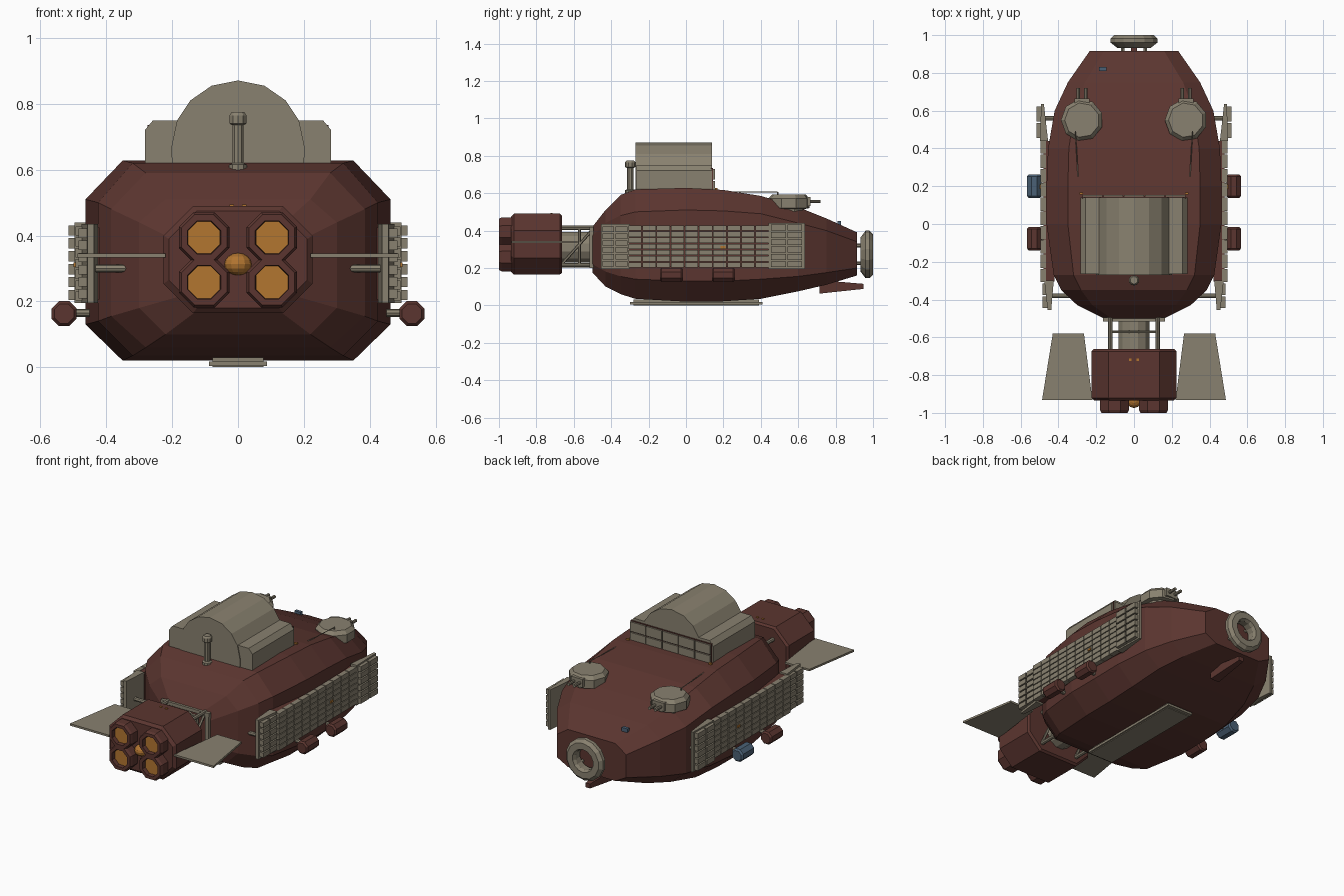
import bpy, bmesh, math
from mathutils import Vector

if "Cube" in bpy.data.objects:
    bpy.data.objects.remove(bpy.data.objects["Cube"])


def mat(name, c):
    m = bpy.data.materials.new(name)
    m.diffuse_color = (*c, 1)
    m.use_nodes = True
    m.node_tree.nodes["Principled BSDF"].inputs["Base Color"].default_value = m.diffuse_color
    return m


RUST = mat("rust", (0.105, 0.036, 0.029))
STONE = mat("stone", (0.25, 0.22, 0.16))
AMBER = mat("amber", (0.45, 0.18, 0.03))
BLUE = mat("blue", (0.07, 0.12, 0.18))


def finish(name, bm, m):
    bmesh.ops.recalc_face_normals(bm, faces=bm.faces)
    me = bpy.data.meshes.new(name)
    bm.to_mesh(me)
    bm.free()
    me.materials.append(m)
    ob = bpy.data.objects.new(name, me)
    bpy.context.collection.objects.link(ob)
    return ob


def loft(name, rings, m, closed=False):
    bm = bmesh.new()
    vs = [[bm.verts.new(p) for p in r] for r in rings]
    n = len(rings[0])
    pairs = list(zip(vs, vs[1:])) + ([(vs[-1], vs[0])] if closed else [])
    for a, b in pairs:
        for i in range(n):
            bm.faces.new((a[i], a[(i + 1) % n], b[(i + 1) % n], b[i]))
    if not closed:
        bm.faces.new(vs[0])
        bm.faces.new(vs[-1])
    return finish(name, bm, m)


def place(axis, u, v, t):
    return {'x': (t, u, v), 'y': (u, t, v), 'z': (u, v, t)}[axis]


def prism(name, pts, axis, a, b, m):
    return loft(name, [[place(axis, u, v, t) for u, v in pts] for t in (a, b)], m)


def lathe(name, prof, cu, cv, axis, n, m, closed=False):
    # prof holds (radius, position along axis)
    ang = [2 * math.pi * (i + .5) / n for i in range(n)]
    return loft(name, [[place(axis, cu + r * math.cos(a), cv + r * math.sin(a), t) for a in ang]
                       for r, t in prof], m, closed)


def boxes(name, bs, m):
    # bs holds (x0, x1, y0, y1, z0, z1)
    bm = bmesh.new()
    for x0, x1, y0, y1, z0, z1 in bs:
        r = bmesh.ops.create_cube(bm, size=1)
        for v in r['verts']:
            v.co = Vector(((x0 + x1) / 2 + v.co.x * (x1 - x0), (y0 + y1) / 2 + v.co.y * (y1 - y0),
                           (z0 + z1) / 2 + v.co.z * (z1 - z0)))
    return finish(name, bm, m)


def rod(name, p, q, r, m, n=8):
    p, q = Vector(p), Vector(q)
    d = q - p
    bm = bmesh.new()
    bmesh.ops.create_cone(bm, cap_ends=True, segments=n, radius1=r, radius2=r, depth=d.length)
    rot = d.to_track_quat('Z', 'Y')
    for v in bm.verts:
        v.co = rot @ v.co + (p + q) / 2
    return finish(name, bm, m)


# hull: y, half width, flat half width, bottom, low chamfer, high chamfer, top
sections = [(-.5, .16, .12, .175, .22, .37, .42), (-.43, .30, .22, .10, .18, .44, .51),
            (-.35, .385, .28, .06, .155, .48, .59), (-.27, .425, .32, .035, .14, .50, .62),
            (0, .463, .35, .02, .13, .51, .628), (.2, .463, .35, .022, .13, .505, .617),
            (.4, .455, .345, .035, .14, .49, .585), (.6, .42, .315, .075, .155, .44, .525),
            (.75, .35, .26, .11, .175, .40, .465), (.915, .235, .16, .16, .20, .34, .39)]
loft("hull", [[(t, y, zb), (w, y, zl), (w, y, zh), (t, y, zt), (-t, y, zt), (-w, y, zh), (-w, y, zl), (-t, y, zb)]
              for y, w, t, zb, zl, zh, zt in sections], RUST)
boxes("keel_plate", [(-.088, .088, -.3, .41, .004, .018), (-.078, .078, -.28, .39, 0, .03)], STONE)


# engine block, nozzles and core
def octa(hw, z0, z1, c):
    return [(hw - c, z0), (hw, z0 + c), (hw, z1 - c), (hw - c, z1),
            (c - hw, z1), (-hw, z1 - c), (-hw, z0 + c), (c - hw, z0)]


loft("engine_block", [[(u, y, v) for u, v in octa(h, .327 - k, .327 + k, c)]
                      for y, h, k, c in ((-.935, .21, .147, .085), (-.92, .226, .163, .09), (-.675, .226, .163, .09),
                                         (-.663, .215, .152, .085))], RUST)
for x in (-.103, .103):
    for z in (.258, .394):
        lathe("nozzle", [(.083, -.93), (.083, -.985), (.075, -1), (.055, -1), (.053, -.965)], x, z, 'y', 8, RUST)
        lathe("nozzle_glow", [(.053, -.975), (.053, -.96)], x, z, 'y', 8, AMBER)
bm = bmesh.new()
bmesh.ops.create_uvsphere(bm, u_segments=12, v_segments=8, radius=1)
for v in bm.verts:
    v.co = Vector((v.co.x * .042, v.co.y * .042 - .932, v.co.z * .034 + .313))
finish("engine_core", bm, AMBER)

# neck and truss behind the engine
lathe("neck", [(.085, -.67), (.085, -.48)], 0, .31, 'y', 12, STONE)
boxes("neck_flange", [(-.165, .165, -.515, -.495, z, z + .02) for z in (.20, .40)]
      + [(x - .012, x + .012, -.515, -.495, .2, .42) for x in (-.15, .15)], STONE)
for x in (-.125, .125):
    for z in (.215, .415):
        rod("truss_beam", (x, -.68, z), (x, -.48, z), .012, STONE)
    rod("truss_diagonal", (x, -.66, .225), (x, -.5, .405), .008, STONE, 6)
    rod("truss_upright", (x, -.57, .215), (x, -.57, .415), .008, STONE, 6)
for z in (.215, .415):
    rod("truss_cross", (-.125, -.57, z), (.125, -.57, z), .008, STONE, 6)

# cargo bay: central vault and side pods
half = [(.2, .59), (.202, .67), (.185, .75), (.145, .81), (.08, .855), (0, .871)]
prism("bay_vault", half + [(-x, z) for x, z in half[-2::-1]], 'y', -.27, .14, STONE)
pod = [(.15, .59), (.265, .59), (.283, .625), (.283, .72), (.258, .75), (.15, .75)]
for s in (-1, 1):
    prism("bay_side_pod", [(s * x, z) for x, z in pod], 'y', -.265, .14, STONE)
boxes("bay_door_frame", [(-.275, .275, .135, .145, .6, .735)], RUST)
boxes("bay_door_panels", [(-.272 + i * .11, -.168 + i * .11, .14, .154, z, z + .058)
                          for i in range(5) for z in (.607, .672)], STONE)

# periscope post
lathe("post", [(.028, .585), (.028, .615), (.018, .62), (.018, .735), (.027, .74), (.027, .765), (.02, .775)],
      0, -.298, 'z', 10, STONE)

# docking ring
lathe("docking_ring", [(.065, .935), (.09, .932), (.127, .96), (.127, .982), (.108, 1), (.07, 1), (.062, .98)],
      0, .272, 'y', 14, STONE, True)
for x in (-.06, .06):
    for z in (.225, .32):
        rod("ring_strut", (x, .9, z), (x, .945, z), .01, STONE, 6)

# rudder beneath the ring
loft("rudder", [[(s * w, y, z) for s, z in ((-1, a), (1, a), (1, b), (-1, b))]
                for y, w, a, b in ((.715, .03, .063, .135), (.95, .015, .088, .115))], RUST)

for s in (-1, 1):
    # tail fins
    prism("fin", [(s * x, y) for x, y in ((.22, -.933), (.487, -.933), (.43, -.58), (.265, -.58))],
          'z', .333, .345, STONE)

    # turrets with twin guns
    x = s * .275
    lathe("turret", [(.085, .48), (.085, .515), (.112, .52), (.112, .57), (.092, .592)], x, .55, 'z', 9, STONE)
    boxes("gun_mount", [(x - .04, x + .04, .6, .665, .53, .58)], STONE)
    for d in (-.02, .02):
        rod("gun_barrel", (x + d, .62, .555), (x + d, .72, .555), .009, STONE)
    rod("turret_aerial", (s * .31, .49, .605), (s * .29, .14, .608), .0025, STONE, 5)
    rod("aerial_mast", (s * .31, .49, .57), (s * .31, .49, .607), .004, STONE, 5)

    def side(lst):
        return [(min(s * a, s * b), max(s * a, s * b), *r) for a, b, *r in lst]

    # tiled side armour: middle run, then the two end panels
    def tiles(y0, y1, z0, z1, x0, x1, nc, nr, g=.005):
        dy, dz = (y1 - y0) / nc, (z1 - z0) / nr
        return side([(x0, x1, y0 + i * dy + g / 2, y0 + (i + 1) * dy - g / 2,
                      z0 + j * dz + g / 2, z0 + (j + 1) * dz - g / 2)
                     for i in range(nc) for j in range(nr)])

    boxes("armour_backing", side([(.42, .478, -.305, .44, .205, .425)]), RUST)
    boxes("armour_tiles", tiles(-.31, .445, .2, .43, .465, .494, 10, 7), STONE)
    prism("rear_armour_panel", [(s * a, b) for a, b in ((.455, .44), (.497, .44), (.492, .635), (.477, .635))],
          'z', .195, .44, STONE)
    boxes("rear_armour_tiles", tiles(.45, .625, .2, .435, .485, .515, 2, 6, .008), STONE)
    prism("front_armour_panel", [(s * a, b) for a, b in ((.425, -.3), (.475, -.3), (.457, -.455), (.438, -.455))],
          'z', .195, .435, STONE)
    boxes("front_armour_tiles", tiles(-.45, -.31, .205, .425, .455, .485, 2, 6, .008), STONE)
    rod("rear_armour_strut", (s * .38, .56, .3), (s * .48, .56, .3), .012, STONE)
    rod("front_armour_strut", (s * .33, -.38, .3), (s * .45, -.38, .3), .012, STONE)

    # side tanks on brackets
    for y in (.2, -.078):
        lathe("side_tank", [(.032, y - .062), (.041, y - .052), (.041, y + .052), (.032, y + .062)],
              s * .528, .163, 'y', 8, BLUE if s < 0 and y > 0 else RUST)
        rod("tank_bracket", (s * .44, y, .165), (s * .51, y, .165), .012, STONE)

    # marker lamps
    boxes("marker_lamps", side([(.27, .288, .156, .168, .6, .628), (.012, .026, -.725, -.713, .48, .494),
                                (.48, .5, .185, .21, .305, .318)]), AMBER)

# small sensor on the hull top
boxes("sensor", [(-.185, -.145, .81, .83, .42, .452)], BLUE)
